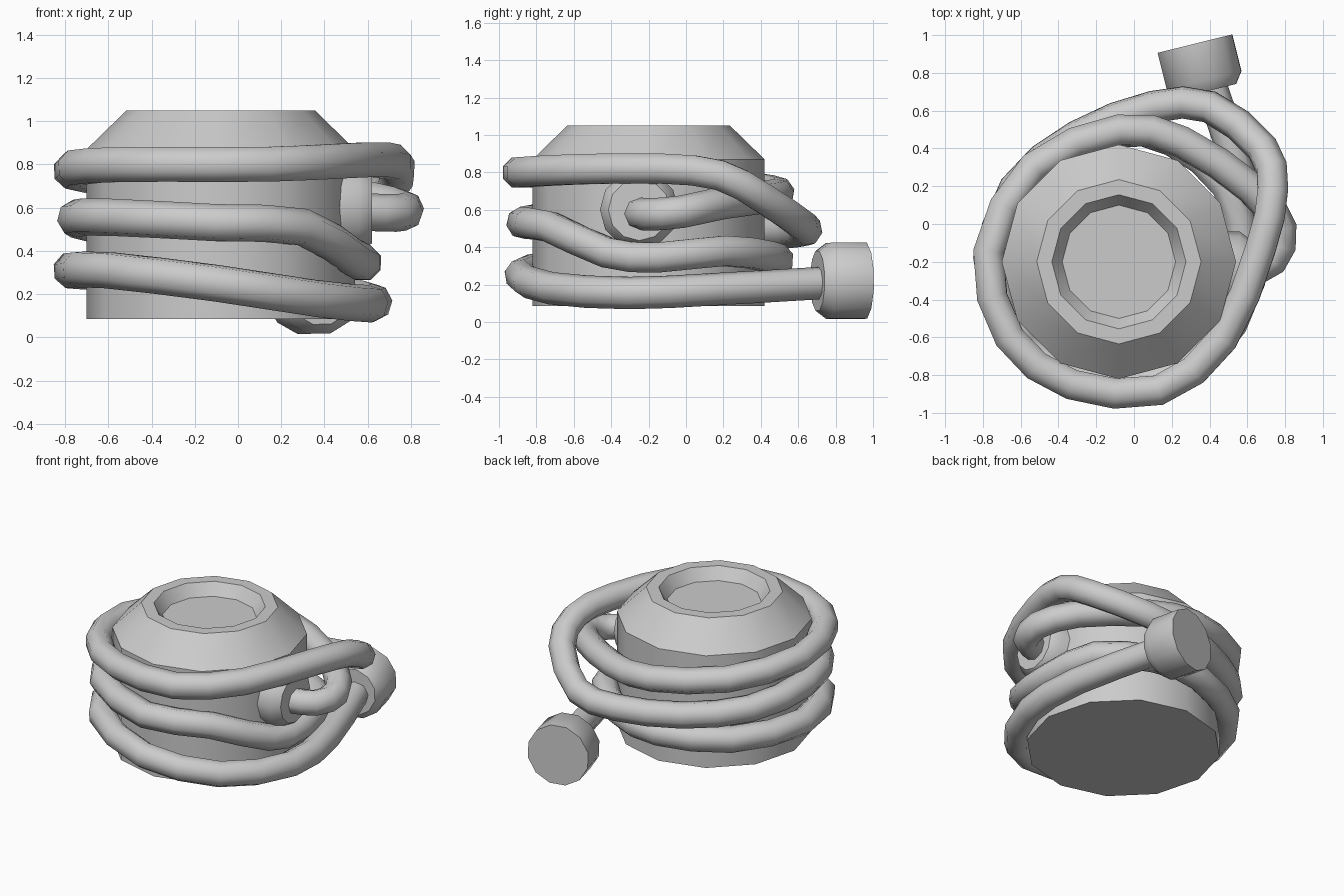
import bpy, bmesh, math
from mathutils import Vector

if "Cube" in bpy.data.objects:
    bpy.data.objects.remove(bpy.data.objects["Cube"])


def shade(obj):
    bpy.ops.object.select_all(action='DESELECT')
    obj.select_set(True)
    bpy.context.view_layer.objects.active = obj
    bpy.ops.object.shade_smooth_by_angle(angle=math.radians(36))


def lathe(name, profile, origin, axis=(0, 0, 1), sides=12):
    """Closed turned solid: profile is (radius, height) along the axis."""
    bm = bmesh.new()
    rings = []
    for r, h in profile:
        rings.append([bm.verts.new((r * math.cos(a), r * math.sin(a), h))
                      for a in (2 * math.pi * i / sides for i in range(sides))])
    for lo, hi in zip(rings, rings[1:]):
        for i in range(sides):
            j = (i + 1) % sides
            bm.faces.new((lo[i], lo[j], hi[j], hi[i]))
    bm.faces.new(rings[0][::-1])
    bm.faces.new(rings[-1])
    mesh = bpy.data.meshes.new(name)
    bm.to_mesh(mesh)
    bm.free()
    obj = bpy.data.objects.new(name, mesh)
    bpy.context.collection.objects.link(obj)
    obj.location = origin
    obj.rotation_mode = 'QUATERNION'
    obj.rotation_quaternion = Vector((0, 0, 1)).rotation_difference(Vector(axis))
    shade(obj)


def smooth_path(pts):
    """Insert one Catmull-Rom midpoint between neighbouring points."""
    p = [Vector(q) for q in pts]
    p = [2 * p[0] - p[1]] + p + [2 * p[-1] - p[-2]]
    out = []
    for a, b, c, d in zip(p, p[1:], p[2:], p[3:]):
        out += [b, (9 * (b + c) - a - d) / 16]
    return out + [p[-2]]


# Drum with sloped shoulder and recessed top
lathe("drum", [(0.62, 0.085), (0.62, 0.87), (0.435, 1.05), (0.355, 1.05), (0.30, 0.97)],
      (-0.08, -0.2, 0))

# Matching couplings: one set into the drum side, one on the loose hose end
coupling = [(0.21, 0), (0.21, 0.20), (0.165, 0.26)]
lathe("side_port", coupling, (0.36, -0.25, 0.60), (1, 0, 0))
lathe("end_cap", coupling, (0.323, 0.955, 0.22), (0.24, -0.97, 0))

# Hose: leaves the port and winds three turns down to the end cap
path = [
    (0.58, -0.25, 0.58), (0.73, -0.19, 0.575), (0.775, -0.02, 0.59), (0.62, 0.19, 0.635),
    (0.25, 0.435, 0.67), (-0.08, 0.495, 0.69), (-0.53, 0.30, 0.73), (-0.77, -0.15, 0.77),
    (-0.66, -0.60, 0.795), (-0.33, -0.85, 0.80), (0.13, -0.88, 0.80), (0.47, -0.61, 0.815),
    (0.67, -0.13, 0.82), (0.735, 0.18, 0.785), (0.68, 0.40, 0.67), (0.40, 0.62, 0.52),
    (0.10, 0.62, 0.485), (-0.30, 0.465, 0.48), (-0.63, 0.19, 0.51), (-0.75, -0.24, 0.55),
    (-0.59, -0.65, 0.555), (-0.10, -0.875, 0.53), (0.30, -0.73, 0.51), (0.53, -0.42, 0.37),
    (0.58, -0.15, 0.345), (0.49, 0.20, 0.38), (0.20, 0.44, 0.35), (-0.12, 0.485, 0.32),
    (-0.54, 0.27, 0.30), (-0.77, -0.18, 0.31), (-0.60, -0.65, 0.31), (-0.10, -0.885, 0.25),
    (0.36, -0.72, 0.18), (0.61, -0.30, 0.155), (0.59, 0.15, 0.175), (0.40, 0.75, 0.21),
]
pts = smooth_path(path)
curve = bpy.data.curves.new("hose", 'CURVE')
curve.dimensions = '3D'
curve.bevel_depth = 0.087
curve.bevel_resolution = 2
curve.use_fill_caps = True
spline = curve.splines.new('POLY')
spline.points.add(len(pts) - 1)
for point, co in zip(spline.points, pts):
    point.co = (*co, 1)
hose = bpy.data.objects.new("hose", curve)
bpy.context.collection.objects.link(hose)
bpy.ops.object.select_all(action='DESELECT')
hose.select_set(True)
bpy.context.view_layer.objects.active = hose
bpy.ops.object.convert(target='MESH')
hose = bpy.context.view_layer.objects.active
bpy.ops.object.shade_smooth_by_angle(angle=math.radians(60))
